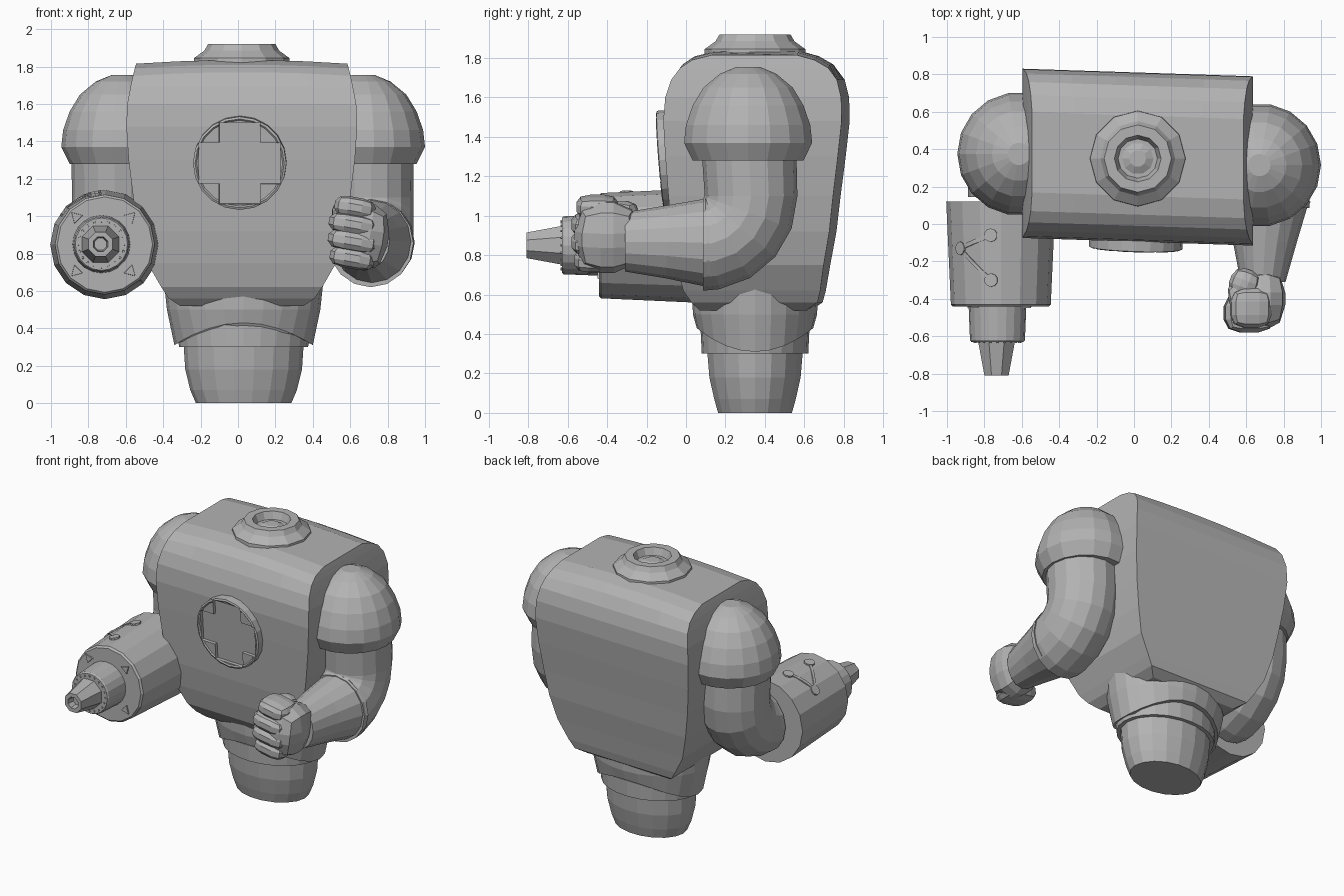
import bpy, bmesh, math
from mathutils import Vector, Matrix

if "Cube" in bpy.data.objects:
    bpy.data.objects.remove(bpy.data.objects["Cube"])

grey = bpy.data.materials.new("plain grey")
grey.diffuse_color = (0.45, 0.45, 0.45, 1)
grey.use_nodes = True
grey.node_tree.nodes["Principled BSDF"].inputs["Base Color"].default_value = grey.diffuse_color


def finish(name, bm):
    bmesh.ops.recalc_face_normals(bm, faces=bm.faces)
    me = bpy.data.meshes.new(name)
    bm.to_mesh(me)
    bm.free()
    me.materials.append(grey)
    ob = bpy.data.objects.new(name, me)
    bpy.context.collection.objects.link(ob)
    return ob


def loft(name, rings):
    """Skin equal-length point rings and cap both ends."""
    bm = bmesh.new()
    vs = [[bm.verts.new(p) for p in r] for r in rings]
    n = len(vs[0])
    for a, b in zip(vs, vs[1:]):
        for i in range(n):
            j = (i + 1) % n
            bm.faces.new((a[i], a[j], b[j], b[i]))
    bm.faces.new(vs[0])
    bm.faces.new(vs[-1])
    return finish(name, bm)


def tube(name, rings, n=16, phase=0.0):
    """rings: x, y, z, radius in x, other radius, tilt (0 = down, 90 = forward)."""
    out = []
    for x, y, z, ra, rb, tilt in rings:
        c, s = math.cos(math.radians(tilt)), math.sin(math.radians(tilt))
        ring = []
        for i in range(n):
            t = 2 * math.pi * (i + phase) / n
            w = rb * math.sin(t)
            ring.append((x + ra * math.cos(t), y + w * c, z - w * s))
        out.append(ring)
    return loft(name, out)


def round_box(name, loc, size, rot=(0, 0, 0), bevel=0.4):
    bm = bmesh.new()
    bmesh.ops.create_cube(bm, size=1)
    bmesh.ops.bevel(bm, geom=bm.edges[:], offset=bevel, segments=2, profile=0.5, affect='EDGES')
    ob = finish(name, bm)
    ob.location, ob.scale = loc, size
    ob.rotation_euler = [math.radians(a) for a in rot]
    return ob


# Torso: rows of height, front y, back y, half width
rows = [(.52, .08, .62, .33), (.56, .04, .68, .39), (.62, 0, .695, .43), (.75, -.03, .715, .505),
        (.92, -.055, .745, .55), (1.1, -.07, .765, .58), (1.3, -.085, .79, .605),
        (1.48, -.095, .81, .617), (1.6, -.085, .807, .612), (1.69, -.055, .785, .595),
        (1.75, -.01, .74, .582), (1.79, .05, .67, .572), (1.815, .15, .58, .565)]
us = [-1, -.6, -.2, .2, .6, 1]
rings = []
for z, f, b, w in rows:
    side = [(u, f) for u in us] + [(u, b) for u in reversed(us)]
    rings.append([(.02 + u * w, y - .033 * u * w, z + (.02 * (1 - u * u) if z > 1.7 else 0))
                  for u, y in side])
loft("torso", rings)

# Neck collar with a sunken socket
tube("neck_collar", [(.02, .35, z, r, r, 0) for z, r in
     [(1.76, .26), (1.845, .255), (1.885, .2), (1.92, .18), (1.92, .125), (1.87, .105)]], 12)
tube("neck_socket", [(.02, .35, z, r, r, 0) for z, r in [(1.82, .09), (1.87, .085), (1.89, .045)]], 10)

# Belt with its lower edge arched up at front and back, inner band and pelvis
belt = tube("belt", [(.03, .35, .64, .425, .32, 0), (.03, .35, .5, .41, .315, 0),
                     (.03, .35, .31, .37, .295, 0)], 24)
for v in belt.data.vertices:
    if v.co.z < .4:
        v.co.z += .12 * ((v.co.y - .35) / .295) ** 2
tube("belt_lower_band", [(.03, .35, .5, .37, .28, 0), (.03, .35, .3, .345, .27, 0)], 24)
tube("pelvis", [(.03, .35, z, a, b, 0) for z, a, b in
     [(.45, .325, .25), (.3, .32, .245), (.18, .312, .235), (.07, .285, .21), (0, .255, .19)]], 18)

# Shoulders and bent arms, one per side
for label, sx, sy, ax in (("left", .67, .315, .71), ("right", -.615, .375, -.66)):
    dome = [(1.28, .285), (1.37, .33), (1.46, .32), (1.56, .285), (1.65, .23), (1.72, .145), (1.755, .06)]
    tube(label + "_shoulder", [(sx, sy, z, r, r, 0) for z, r in dome], 18)
    d = sy - .315
    arm = [(ax, .32 + d, 1.32, .23, .24, 0)]
    for a in (0, 20, 40, 60, 80, 90):
        t = math.radians(a)
        arm.append((ax, .085 + d + .245 * math.cos(t), 1.1 - .245 * math.sin(t), .228, .235, a))
    tube(label + "_arm", arm, 16)

# Forearm with a stepped cuff
tube("forearm", [(.715, .12, .86, .23, .23, 90), (.715, .1, .862, .22, .235, 90),
                 (.715, .085, .864, .21, .22, 90), (.7, -.1, .867, .17, .185, 90),
                 (.69, -.31, .867, .12, .15, 90)], 16)

# Fist: palm, four stacked fingers and a thumb
round_box("palm", (.68, -.4, .89), (.25, .33, .36), (0, 8, 0))
for i, (x, y, w) in enumerate([(.625, -.45, .22), (.615, -.475, .26), (.615, -.475, .27), (.61, -.46, .24)]):
    round_box("finger_%d" % (i + 1), (x, y, 1.045 - .09 * i), (w, .21, .112), (0, 10, 0), .33)
round_box("thumb_base", (.59, -.32, 1.0), (.16, .16, .15), (0, 0, -20), .38)
round_box("thumb_tip", (.56, -.41, 1.02), (.1, .2, .1), (0, 0, 15), .38)

# Arm cannon: body, barrel and hollow nozzle
gx, gz = -.72, .85
def gun(name, steps, n, x=gx, z=gz, phase=0.0):
    return tube(name, [(x, y, z, r, r, 90) for y, r in steps], n, phase)

gun("cannon_body", [(.12, .292), (-.43, .267), (-.442, .255)], 16, -.712, .848)
gun("cannon_barrel", [(-.42, .155), (-.62, .147), (-.63, .14)], 20, -.73)
gun("cannon_nozzle", [(-.62, .108), (-.81, .07), (-.81, .042), (-.76, .035)], 8, -.735, phase=.5)
for i in range(20):
    t = 2 * math.pi * i / 20
    gun("barrel_rivet_%d" % i, [(-.625, .007), (-.637, .006)], 6,
        -.73 + .123 * math.cos(t), gz + .123 * math.sin(t))
for i, (a, b) in enumerate([(1, 1), (-1, 1), (-1, -1), (1, -1)]):
    gun("cannon_notch_%d" % i, [(-.43, .04), (-.45, .034)], 3, gx + .145 * a, gz + .145 * b,
        -.375 * (1 if a * b > 0 else -1) + (1.5 if a < 0 else 0))

# Linked studs on the top of the cannon
def on_gun(deg, y):
    a = math.radians(deg)
    r = .288 + .045 * (y - .12)
    return Vector((-.712 - r * math.sin(a), y, .848 + r * math.cos(a)))

def stud(name, deg, y, radius):
    bm = bmesh.new()
    m = Matrix.Translation(on_gun(deg, y)) @ Matrix.Rotation(-math.radians(deg), 4, 'Y')
    bmesh.ops.create_cone(bm, cap_ends=True, segments=10, radius1=radius, radius2=radius, depth=.02, matrix=m)
    finish(name, bm)

stops = [(11, 0 - .06), (50, -.13), (11, -.3)]
for i, (d, y) in enumerate(stops):
    stud("cannon_stud_%d" % i, d, y, .036)
for k in (0, 1):
    (d0, y0), (d1, y1) = stops[k], stops[k + 1]
    strip = []
    for i in range(5):
        f = i / 4
        d, y = d0 + (d1 - d0) * f, y0 + (y1 - y0) * f
        p = on_gun(d, y)
        a = math.radians(d)
        up = Vector((-math.sin(a), 0, math.cos(a))) * .008
        w = Vector((0, .012, 0))
        strip.append([p - w - up, p + w - up, p + w + up, p - w + up])
    loft("cannon_link_%d" % k, strip)

# Chest badge: round plate with a sunken cross, tilted to follow the chest
pose = Matrix.Translation((.01, -.098, 1.285)) @ Matrix.Rotation(math.radians(4.5), 4, 'X') \
    @ Matrix.Rotation(-.033, 4, 'Z')
badge = tube("chest_badge", [(0, .05, 0, .25, .25, 90), (0, -.03, 0, .25, .25, 90),
                             (0, -.035, 0, .238, .238, 90), (0, -.028, 0, .23, .23, 90)], 20)
a, b = .11, .218
cross = [(a, a), (a, b), (-a, b), (-a, a), (-b, a), (-b, -a), (-a, -a), (-a, -b), (a, -b), (a, -a), (b, -a), (b, a)]
cutter = loft("cross_cutter", [[(x, y, z) for x, z in cross] for y in (-.1, -.006)])
for ob in (badge, cutter):
    ob.matrix_world = pose
cut = badge.modifiers.new("cross", 'BOOLEAN')
cut.operation, cut.object, cut.solver = 'DIFFERENCE', cutter, 'EXACT'
cutter.hide_render = True
cutter.hide_viewport = True
